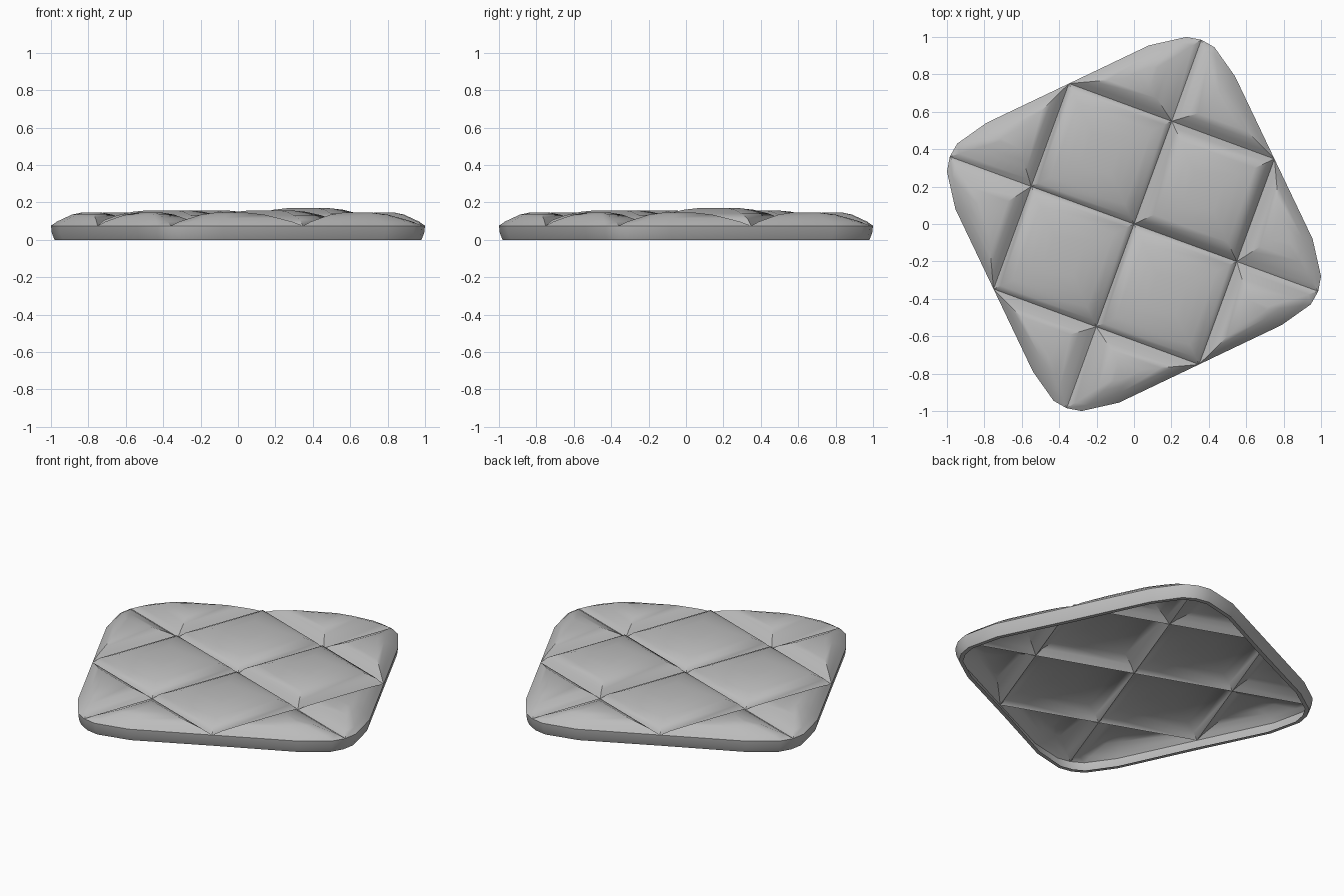
import bpy, bmesh, math
from mathutils import Vector

cube = bpy.data.objects.get("Cube")
if cube:
    bpy.data.objects.remove(cube, do_unlink=True)

RIM_Z = 0.075                        # seams and rim share this height
A = Vector((0.2016, 0.5494, 0))      # quilting directions
B = Vector((0.5494, -0.2016, 0))
CORNER = [(0.08, 0.955), (0.28, 1.0), (0.36, 0.985), (0.43, 0.945), (0.54, 0.79)]
# Cushion profiles as (ring scale, rise)
FULL_PUFF = ((0.9, 0.38), (0.72, 0.68), (0.5, 0.9), (0.28, 1.0))
EDGE_PUFF = ((0.85, 0.32), (0.67, 0.58), (0.48, 0.85), (0.25, 1.0))

# Rounded square outline: one corner repeated four times
outline, quarter = [], list(CORNER)
for _ in range(4):
    outline += quarter
    quarter = [(y, -x) for x, y in quarter]

bm = bmesh.new()
bm.faces.new([bm.verts.new((x, y, RIM_Z)) for x, y in reversed(outline)])

# Cut the diamond quilting seams
for normal in (A, B):
    for k in (-1, 0, 1):
        bmesh.ops.bisect_plane(bm, geom=bm.verts[:] + bm.edges[:] + bm.faces[:],
                               dist=0.01, plane_co=normal * k, plane_no=normal)


def puff(face):
    """Raise one quilted tile through shrinking rings to a flat top."""
    corners = face.verts[:]
    mid = face.calc_center_median_weighted()
    top, profile = 0.145, EDGE_PUFF
    if mid.xy.length < 0.55:
        profile = FULL_PUFF
        top = 0.17 if mid.x > 0 and mid.y > 0 else 0.158
    ring = corners
    for scale, rise in profile:
        inset = []
        for v in corners:
            co = mid.lerp(v.co, scale)
            co.z = RIM_Z + (top - RIM_Z) * rise
            inset.append(bm.verts.new(co))
        for i in range(len(ring)):
            j = (i + 1) % len(ring)
            bm.faces.new((ring[i], ring[j], inset[j], inset[i]))
        ring = inset
    bm.faces.new(ring)
    bm.faces.remove(face)


for f in bm.faces[:]:
    puff(f)

# Side wall tapering down to the base, with a narrow turned-in hem
edge = [e for e in bm.edges if e.is_boundary]
for inward, z in ((0.005, 0.035), (0.015, 0.0), (0.025, 0.0)):
    ext = bmesh.ops.extrude_edge_only(bm, edges=edge)["geom"]
    for v in (g for g in ext if isinstance(g, bmesh.types.BMVert)):
        v.co.z = z
        v.co.xy -= v.co.xy.normalized() * inward
    edge = [g for g in ext if isinstance(g, bmesh.types.BMEdge)]
bmesh.ops.recalc_face_normals(bm, faces=bm.faces[:])

mesh = bpy.data.meshes.new("quilted_pad")
bm.to_mesh(mesh)
bm.free()
pad = bpy.data.objects.new("quilted_pad", mesh)
bpy.context.collection.objects.link(pad)

# Plain grey fabric
grey = bpy.data.materials.new("grey_fabric")
grey.use_nodes = True
grey.diffuse_color = (0.5, 0.5, 0.5, 1)
grey.node_tree.nodes["Principled BSDF"].inputs["Base Color"].default_value = (0.5, 0.5, 0.5, 1)
mesh.materials.append(grey)

bpy.context.view_layer.objects.active = pad
pad.select_set(True)
bpy.ops.object.shade_smooth_by_angle(angle=math.radians(38))
